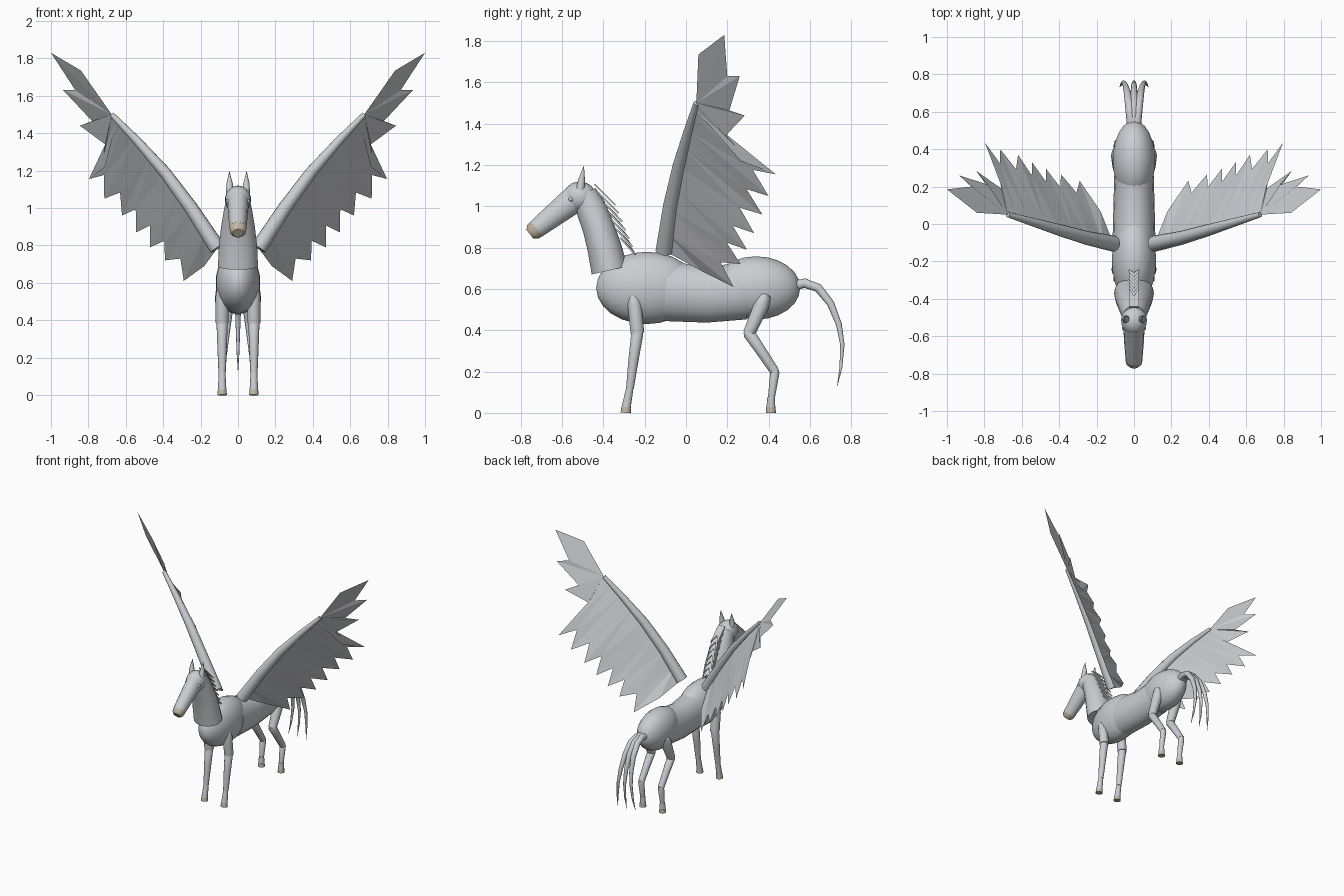
import bpy, bmesh, math
from mathutils import Vector, Matrix

cube = bpy.data.objects.get("Cube")
if cube:
    bpy.data.objects.remove(cube, do_unlink=True)


def material(name, rgb):
    m = bpy.data.materials.new(name)
    m.use_nodes = True
    m.diffuse_color = (*rgb, 1)
    m.node_tree.nodes["Principled BSDF"].inputs["Base Color"].default_value = (*rgb, 1)
    return m


COAT = material("silver_grey", (0.60, 0.61, 0.64))
HORN = material("warm_tan", (0.56, 0.48, 0.37))


def finish(name, bm, mat, smooth=True, fix_normals=True):
    if fix_normals:
        bmesh.ops.recalc_face_normals(bm, faces=bm.faces)
    for f in bm.faces:
        f.smooth = smooth
    mesh = bpy.data.meshes.new(name)
    bm.to_mesh(mesh)
    bm.free()
    mesh.materials.append(mat)
    ob = bpy.data.objects.new(name, mesh)
    bpy.context.collection.objects.link(ob)
    if smooth:
        bpy.ops.object.select_all(action="DESELECT")
        ob.select_set(True)
        bpy.context.view_layer.objects.active = ob
        bpy.ops.object.shade_smooth_by_angle(angle=math.radians(45))
    return ob


def ellipsoid(name, centre, radii, mat=COAT, segs=18):
    # poles lie along the body axis
    bm = bmesh.new()
    bmesh.ops.create_uvsphere(bm, u_segments=segs, v_segments=segs * 2 // 3, radius=1)
    turn = Matrix.Rotation(math.pi / 2, 4, "X")
    bm.transform(Matrix.Translation(centre) @ Matrix.Diagonal((*radii, 1)) @ turn)
    return finish(name, bm, mat)


def tube(name, path, mat=COAT, sides=14):
    # path rows: x, y, z, sideways radius, optional second radius
    bm = bmesh.new()
    pts = [Vector(p[:3]) for p in path]
    rings = []
    for i, p in enumerate(path):
        along = (pts[min(i + 1, len(pts) - 1)] - pts[max(i - 1, 0)]).normalized()
        side = Vector((1, 0, 0))
        side = (side - along * side.dot(along)).normalized()
        up = along.cross(side)
        r1, r2 = p[3], p[-1]
        rings.append([bm.verts.new(pts[i] + side * r1 * math.cos(a) + up * r2 * math.sin(a))
                      for a in (2 * math.pi * k / sides for k in range(sides))])
    for a, b in zip(rings, rings[1:]):
        for k in range(sides):
            n = (k + 1) % sides
            bm.faces.new((a[k], a[n], b[n], b[k]))
    bm.faces.new(rings[0])
    bm.faces.new(rings[-1])
    return finish(name, bm, mat)


def leg_part(name, s, x, rows, mat=COAT):
    return tube(name, [(s * x, y, z, r) for y, z, r in rows], mat)


# Trunk
ellipsoid("chest", (0, -0.19, 0.605), (0.12, 0.245, 0.175))
tube("barrel", [(0, -0.1, 0.59, 0.115, 0.148), (0, 0.1, 0.572, 0.11, 0.137),
                (0, 0.28, 0.59, 0.105, 0.14)], sides=18)
ellipsoid("hindquarters", (0, 0.34, 0.605), (0.115, 0.213, 0.153))

# Neck and head
tube("neck", [(0, -0.37, 0.69, 0.107, 0.09), (0, -0.395, 0.80, 0.102, 0.084),
              (0, -0.425, 0.90, 0.09, 0.078), (0, -0.46, 0.99, 0.075, 0.075),
              (0, -0.495, 1.06, 0.06, 0.065)], sides=18)
ellipsoid("cranium", (0, -0.515, 1.045), (0.07, 0.08, 0.075))
tube("muzzle", [(0, -0.54, 1.035, 0.058, 0.068), (0, -0.64, 0.957, 0.052, 0.057),
                (0, -0.725, 0.89, 0.045, 0.047)])
tube("nose", [(0, -0.722, 0.892, 0.046, 0.047), (0, -0.742, 0.876, 0.043, 0.043),
              (0, -0.756, 0.865, 0.028, 0.028)], HORN)

# Mane: rows of two-pointed plates down the back of the neck
ROWS = 7
for i in range(ROWS):
    t = i / (ROWS - 1)
    y, z = -0.44 + 0.125 * t, 1.11 - 0.26 * t
    w = 0.028
    bm = bmesh.new()
    tip_y, tip_z = y + 0.10 - 0.025 * t, z - 0.10 + 0.015 * t
    corners = [(-w, y, z), (w, y, z), (w, tip_y, tip_z),
               (0, y + 0.055, z - 0.055), (-w, tip_y, tip_z)]
    v = [bm.verts.new(c) for c in corners]
    bm.faces.new((v[0], v[3], v[4]))
    bm.faces.new((v[0], v[1], v[3]))
    bm.faces.new((v[1], v[2], v[3]))
    plate = finish("mane_plate_%d" % (i + 1), bm, COAT, smooth=False)
    thick = plate.modifiers.new("thickness", "SOLIDIFY")
    thick.thickness = 0.008

# Wing shape for one side: feather outline from the outer edge inward
ARM = [(0.11, -0.105, 0.785, 0.043), (0.25, -0.075, 1.0, 0.037), (0.39, -0.035, 1.19, 0.032),
       (0.54, 0.01, 1.36, 0.023), (0.675, 0.05, 1.5, 0.014)]
HAND = [(0.84, 0.06, 1.735), (1.0, 0.185, 1.83), (0.87, 0.2, 1.63), (0.935, 0.26, 1.63),
        (0.78, 0.21, 1.465), (0.845, 0.285, 1.44), (0.71, 0.19, 1.34), (0.72, 0.26, 1.27)]
TIPS = [(0.797, 0.435, 1.155), (0.715, 0.40, 1.05), (0.62, 0.37, 0.96), (0.545, 0.33, 0.87),
        (0.47, 0.295, 0.79), (0.39, 0.265, 0.72), (0.29, 0.23, 0.61)]


def arm_point(t):
    f = min(max(t, 0), 1) * (len(ARM) - 1)
    i = min(int(f), len(ARM) - 2)
    return Vector(ARM[i][:3]).lerp(Vector(ARM[i + 1][:3]), f - i)


def wing_outline():
    root = arm_point(1)
    rows = [(Vector(p), root) for p in HAND]
    rows.append((Vector((0.71, 0.265, 1.22)), arm_point(0.95)))
    for i, tip in enumerate(TIPS):
        t = 0.9 - 0.8 * i / (len(TIPS) - 1)
        rows.append((Vector(tip), arm_point(t)))
        if i < len(TIPS) - 1:
            middle = (Vector(tip) + Vector(TIPS[i + 1])) / 2
            base = arm_point(t - 0.06)
            rows.append((middle.lerp(base, 0.24), base))
    rows.append((Vector((0.18, 0.07, 0.69)), arm_point(0)))
    return rows


for s, label in ((1, "left"), (-1, "right")):
    # Wing
    tube(label + "_wing_arm", [(s * x, y, z, r) for x, y, z, r in ARM])
    bm = bmesh.new()
    rows = wing_outline()
    flip = Vector((s, 1, 1))
    for (p, a), (q, b) in zip(rows, rows[1:]):
        ring = [a, p, q] if (a - b).length < 1e-5 else [a, p, q, b]
        bm.faces.new([bm.verts.new(c * flip) for c in ring])
    bmesh.ops.remove_doubles(bm, verts=bm.verts, dist=1e-5)
    bmesh.ops.triangulate(bm, faces=[f for f in bm.faces if len(f.verts) > 3])
    if s > 0:
        bmesh.ops.reverse_faces(bm, faces=bm.faces)
    finish(label + "_wing_feathers", bm, COAT, smooth=False, fix_normals=False)

    # Ears and eyes
    tube(label + "_ear", [(s * 0.042, -0.512, 1.08, 0.022), (s * 0.045, -0.505, 1.13, 0.017),
                          (s * 0.046, -0.495, 1.195, 0.001)], sides=10)
    ellipsoid(label + "_eye", (s * 0.054, -0.557, 1.035), (0.012, 0.012, 0.012), segs=10)

    # Front leg
    name = label + "_front_"
    leg_part(name + "upper_leg", s, 0.085, [(-0.258, 0.595, 0.01), (-0.256, 0.582, 0.024),
             (-0.25, 0.53, 0.034), (-0.235, 0.385, 0.034)])
    leg_part(name + "lower_leg", s, 0.085, [(-0.233, 0.40, 0.024), (-0.236, 0.385, 0.03),
             (-0.255, 0.25, 0.025), (-0.272, 0.115, 0.019)])
    leg_part(name + "pastern", s, 0.085, [(-0.272, 0.12, 0.018), (-0.29, 0.025, 0.023)])
    leg_part(name + "hoof", s, 0.085, [(-0.29, 0.028, 0.023), (-0.292, 0, 0.026)], HORN)

    # Hind leg
    name = label + "_hind_"
    leg_part(name + "upper_leg", s, 0.085, [(0.388, 0.585, 0.012), (0.384, 0.57, 0.032),
             (0.365, 0.52, 0.038), (0.305, 0.385, 0.03)])
    leg_part(name + "lower_leg", s, 0.085, [(0.295, 0.40, 0.02), (0.305, 0.385, 0.03),
             (0.37, 0.29, 0.026), (0.43, 0.20, 0.023)])
    leg_part(name + "cannon", s, 0.085, [(0.432, 0.21, 0.018), (0.43, 0.195, 0.023),
             (0.413, 0.07, 0.017)])
    leg_part(name + "pastern", s, 0.085, [(0.412, 0.075, 0.019), (0.411, 0.025, 0.022)])
    leg_part(name + "hoof", s, 0.085, [(0.411, 0.028, 0.023), (0.411, 0, 0.025)], HORN)

# Tail: three drooping strands fanning outward
TAIL = [(0.52, 0.615, 0.026), (0.575, 0.628, 0.024), (0.64, 0.605, 0.022), (0.70, 0.53, 0.019),
        (0.74, 0.43, 0.015), (0.757, 0.33, 0.011), (0.75, 0.22, 0.007), (0.732, 0.13, 0.001)]
for fan, label in ((-1, "right"), (0, "middle"), (1, "left")):
    strand = []
    for i, (y, z, r) in enumerate(TAIL):
        t = i / (len(TAIL) - 1)
        strand.append((fan * (0.012 + 0.065 * t ** 1.2), y, z, r))
    tube(label + "_tail_strand", strand, sides=10)
